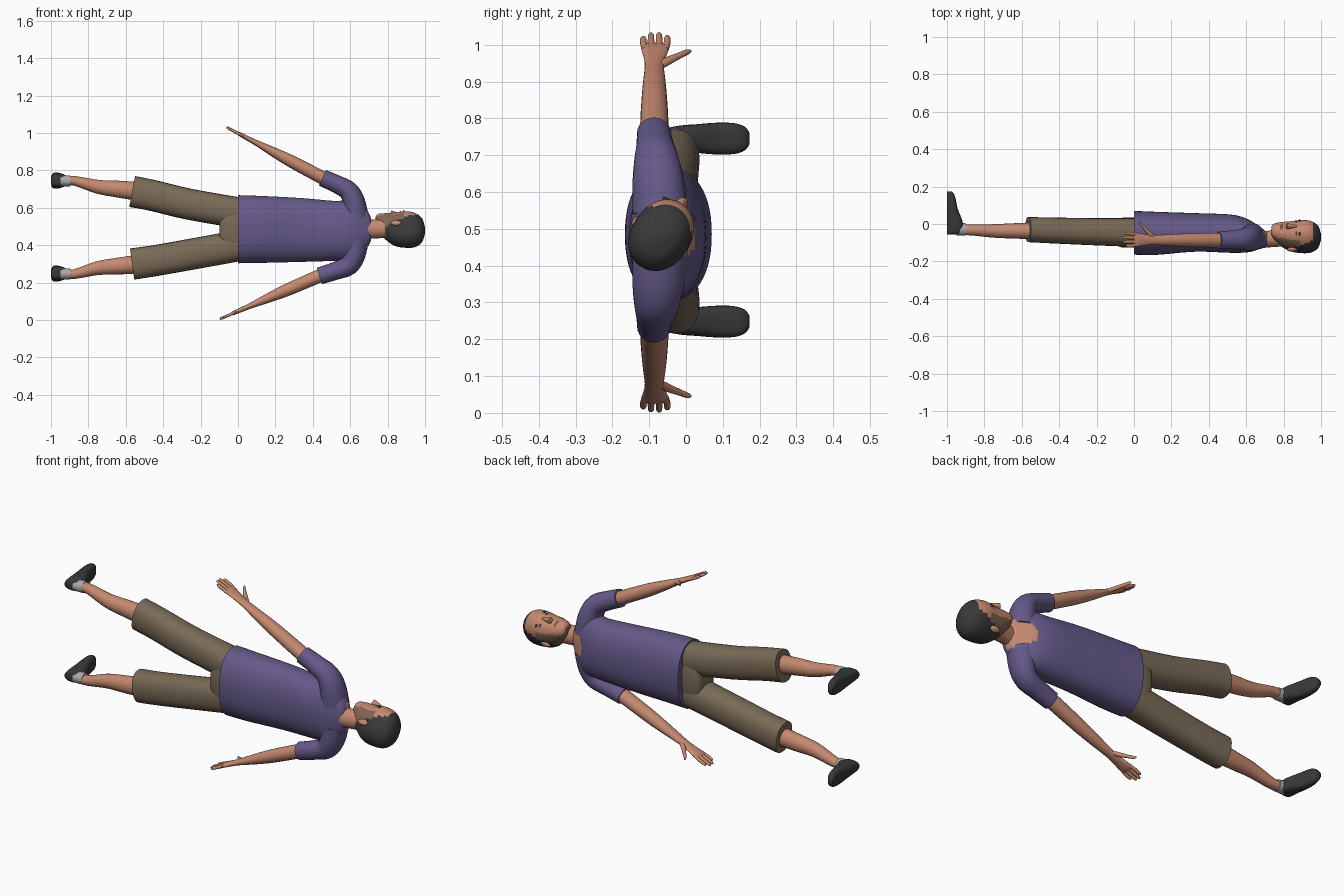
import bpy, bmesh, math
from mathutils import Vector as V

if "Cube" in bpy.data.objects:
    bpy.data.objects.remove(bpy.data.objects["Cube"])


def material(name, rgb):
    m = bpy.data.materials.new(name)
    m.diffuse_color = (*rgb, 1)
    m.use_nodes = True
    m.node_tree.nodes["Principled BSDF"].inputs["Base Color"].default_value = m.diffuse_color
    return m


SKIN = material("skin", (0.56, 0.25, 0.16))
SHIRT = material("purple_cloth", (0.13, 0.10, 0.25))
SHORTS = material("brown_cloth", (0.19, 0.145, 0.095))
HAIR = material("black_hair", (0.042, 0.042, 0.044))
SHOE = material("dark_shoe", (0.04, 0.04, 0.042))
SOCK = material("grey_sock", (0.40, 0.40, 0.39))
STUBBLE = material("stubble", (0.22, 0.13, 0.09))
EYE = material("eye_white", (0.5, 0.47, 0.43))
LIP = material("lips", (0.36, 0.13, 0.09))


def spline(keys, k):
    """Catmull-Rom interpolation of number tuples."""
    out = []
    for i in range(len(keys) - 1):
        a, b, c, d = (keys[max(i - 1, 0)], keys[i], keys[i + 1], keys[min(i + 2, len(keys) - 1)])
        for j in range(k):
            t = j / k
            out.append([0.5 * (2 * q + (r - p) * t + (2 * p - 5 * q + 4 * r - s) * t * t
                               + (3 * q - p - 3 * r + s) * t ** 3) for p, q, r, s in zip(a, b, c, d)])
    return out + [list(keys[-1])]


def loft(name, rings, mats, n=20, power=1.0, rule=None):
    """Skin through rings given as (centre, half axis, half axis)."""
    bm = bmesh.new()
    rows = []
    for c, u, w in rings:
        row = []
        for i in range(n):
            a = 2 * math.pi * i / n
            ca, sa = math.cos(a), math.sin(a)
            row.append(bm.verts.new(c + u * math.copysign(abs(ca) ** power, ca)
                                    + w * math.copysign(abs(sa) ** power, sa)))
        rows.append(row)
    for p, q in zip(rows, rows[1:]):
        for i in range(n):
            bm.faces.new((p[i], p[(i + 1) % n], q[(i + 1) % n], q[i]))
    bm.faces.new(rows[0])
    bm.faces.new(rows[-1])
    bmesh.ops.recalc_face_normals(bm, faces=bm.faces)
    for f in bm.faces:
        f.smooth = True
        if rule:
            f.material_index = rule(f.calc_center_median())
    me = bpy.data.meshes.new(name)
    bm.to_mesh(me)
    bm.free()
    me.set_sharp_from_angle(angle=math.radians(50))
    for m in mats:
        me.materials.append(m)
    ob = bpy.data.objects.new(name, me)
    bpy.context.collection.objects.link(ob)
    return ob


def limb(name, keys, mats, k=4, **kw):
    """Tube through (x, z, y, half width, half depth)."""
    pts = spline(keys, k)
    rings = []
    for i, (x, z, y, r, d) in enumerate(pts):
        a, b = pts[max(i - 1, 0)], pts[min(i + 1, len(pts) - 1)]
        t = V((b[0] - a[0], 0, b[1] - a[1])).normalized()
        rings.append((V((x, y, z)), V((-t.z, 0, t.x)) * r, V((0, d, 0))))
    return loft(name, rings, mats, **kw)


# shirt body with a scooped neckline on the chest side
def neckline(c):
    return int(c.y > -0.085 and ((c.z - 0.485) / 0.078) ** 2 + ((c.x - 0.73) / 0.125) ** 2 < 1)


limb("shirt", [(0, .485, -.047, .182, .117), (.12, .484, -.05, .179, .115), (.33, .481, -.045, .171, .103),
               (.52, .476, -.052, .160, .102), (.61, .482, -.063, .160, .088), (.665, .485, -.073, .130, .063),
               (.70, .485, -.08, .085, .045), (.712, .485, -.083, .055, .032)],
     [SHIRT, SKIN], k=6, n=56, power=.9, rule=neckline)

# neck
limb("neck", [(.64, .485, -.087, .06, .045), (.70, .486, -.083, .052, .044), (.76, .487, -.075, .05, .047),
              (.82, .487, -.07, .05, .05)], [SKIN])

# hips
limb("hips", [(.03, .485, -.046, .172, .08), (-.04, .487, -.045, .168, .08), (-.085, .487, -.042, .13, .07),
              (-.10, .487, -.042, .09, .05)], [SHORTS], n=32, power=.9)

# arms: shoulder path, direction of the straight forearm
ARMS = {"upper": ([(.63, .54), (.62, .63), (.59, .69), (.53, .725), (.452, .76)], V((-.885, 0, .466))),
        "lower": ([(.63, .43), (.62, .345), (.59, .29), (.52, .262), (.435, .235)], V((-.918, 0, -.397)))}
SLEEVE = [(-.07, .07, .075), (-.075, .06, .07), (-.08, .053, .06), (-.084, .048, .051), (-.087, .046, .046)]
for side, (path, d) in ARMS.items():
    hx, hz = path[-1]

    def at(t, y, r, w):
        return (hx + d.x * t, hz + d.z * t, y, r, w)

    limb(side + "_sleeve", [p + s for p, s in zip(path, SLEEVE)], [SHIRT], n=24)
    limb(side + "_arm", [at(-.04, -.086, .036, .039), at(.08, -.086, .035, .038), at(.19, -.086, .033, .035),
                         at(.29, -.086, .026, .031), at(.39, -.086, .016, .026), at(.44, -.085, .013, .030),
                         at(.495, -.084, .011, .038), at(.512, -.084, .007, .033)], [SKIN])
    for i, (y, tip) in enumerate(((-.116, .56), (-.095, .578), (-.073, .58), (-.051, .565))):
        limb(f"{side}_finger_{i + 1}", [at(.485, -.084 + (y + .084) * .85, .008, .009), at(.53, y, .008, .0095),
                                        at(tip - .008, y, .007, .008), at(tip, y, .003, .004)],
             [SKIN], k=2, n=10)
    limb(side + "_thumb", [at(.385, -.075, .009, .014), at(.42, -.05, .011, .017), at(.45, -.02, .009, .012),
                           at(.472, .003, .008, .009), at(.478, .011, .004, .004)], [SKIN], k=3, n=12)

# legs: hip, mid-thigh, hem, mid-calf and ankle heights in z
LEGS = {"upper": (.570, .618, .687, .712, .743), "lower": (.400, .350, .299, .277, .246)}
for side, (hip, thigh, hem, calf, ankle) in LEGS.items():
    limb(side + "_shorts_leg", [(.02, hip, -.046, .083, .077), (-.257, thigh, -.04, .083, .072),
                                (-.45, (thigh + 2 * hem) / 3, -.034, .083, .069),
                                (-.566, hem, -.030, .084, .067)], [SHORTS], n=24, power=.85)
    limb(side + "_lower_leg", [(-.53, hem, -.036, .05, .045), (-.64, (hem + calf) / 2, -.037, .045, .041),
                               (-.75, calf, -.037, .037, .036), (-.87, ankle, -.032, .026, .029),
                               (-.93, ankle, -.030, .025, .029)], [SKIN])
    limb(side + "_sock", [(-.897, ankle, -.029, .029, .032), (-.95, ankle, -.026, .031, .036)], [SOCK])
    shoe = spline([(-.057, -.955, .016), (-.047, -.925, .029), (-.01, -.913, .036), (.03, -.922, .039),
                   (.08, -.942, .043), (.13, -.953, .042), (.16, -.962, .032), (.173, -.975, .014)], 3)
    loft(side + "_shoe", [(V((top / 2 - .5, y, ankle + .002)), V((top / 2 + .5, 0, 0)), V((0, 0, w)))
                          for y, top, w in shoe], [SHOE], n=24, power=.7)

# head, turned towards one shoulder: F is the face direction, S sideways
F, S, O = V((0, .55, .835)), V((0, .835, -.55)), V((0, -.067, .483))


def hp(x, f, s):
    return O + V((x, 0, 0)) + F * f + S * s


def head_colour(c):
    f = (c - O).dot(F)
    s = abs((c - O).dot(S))
    if c.x > .962 or (c.x > .79 and f < -.012 + (c.x - .80) * .45):
        return 1
    if c.x < .885 and f < .062 and (s > .03 or c.x < .75) and f > -.03:
        return 2
    return 0


skull = spline([(.735, .055, .022, .024), (.750, .046, .046, .043), (.79, .020, .074, .061), (.84, .002, .094, .073),
                (.90, .000, .102, .081), (.95, -.003, .094, .076), (.985, -.004, .064, .053),
                (1.0, -.005, .016, .014)], 5)
loft("head", [(hp(x, f, 0), F * d, S * w) for x, f, d, w in skull], [SKIN, HAIR, STUBBLE],
     n=40, power=.95, rule=head_colour)

# nose
loft("nose", [(hp(x, f, 0), F * d, S * w) for x, f, d, w in
              [(.872, .093, .008, .006), (.845, .098, .014, .010), (.822, .101, .019, .016), (.814, .095, .012, .011)]],
     [SKIN], n=12)


def blob(name, centre, rx, rf, rs, mat):
    """Small ellipsoid aligned to the head."""
    loft(name, [(centre + V((rx * math.cos(a), 0, 0)), F * rf * math.sin(a), S * rs * math.sin(a))
                for a in [.05 + (math.pi - .1) * i / 8 for i in range(9)]], [mat], n=12)


# ears, eyes, brows and mouth
for side, k in (("left", 1), ("right", -1)):
    blob(side + "_ear", hp(.845, -.008, .078 * k), .028, .016, .010, SKIN)
    blob(side + "_eye", hp(.868, .086, .034 * k), .006, .007, .012, EYE)
    blob(side + "_pupil", hp(.868, .0905, .034 * k), .005, .004, .005, HAIR)
    blob(side + "_brow", hp(.886, .088, .036 * k), .004, .006, .018, HAIR)
blob("mouth", hp(.789, .088, 0), .007, .008, .022, LIP)
